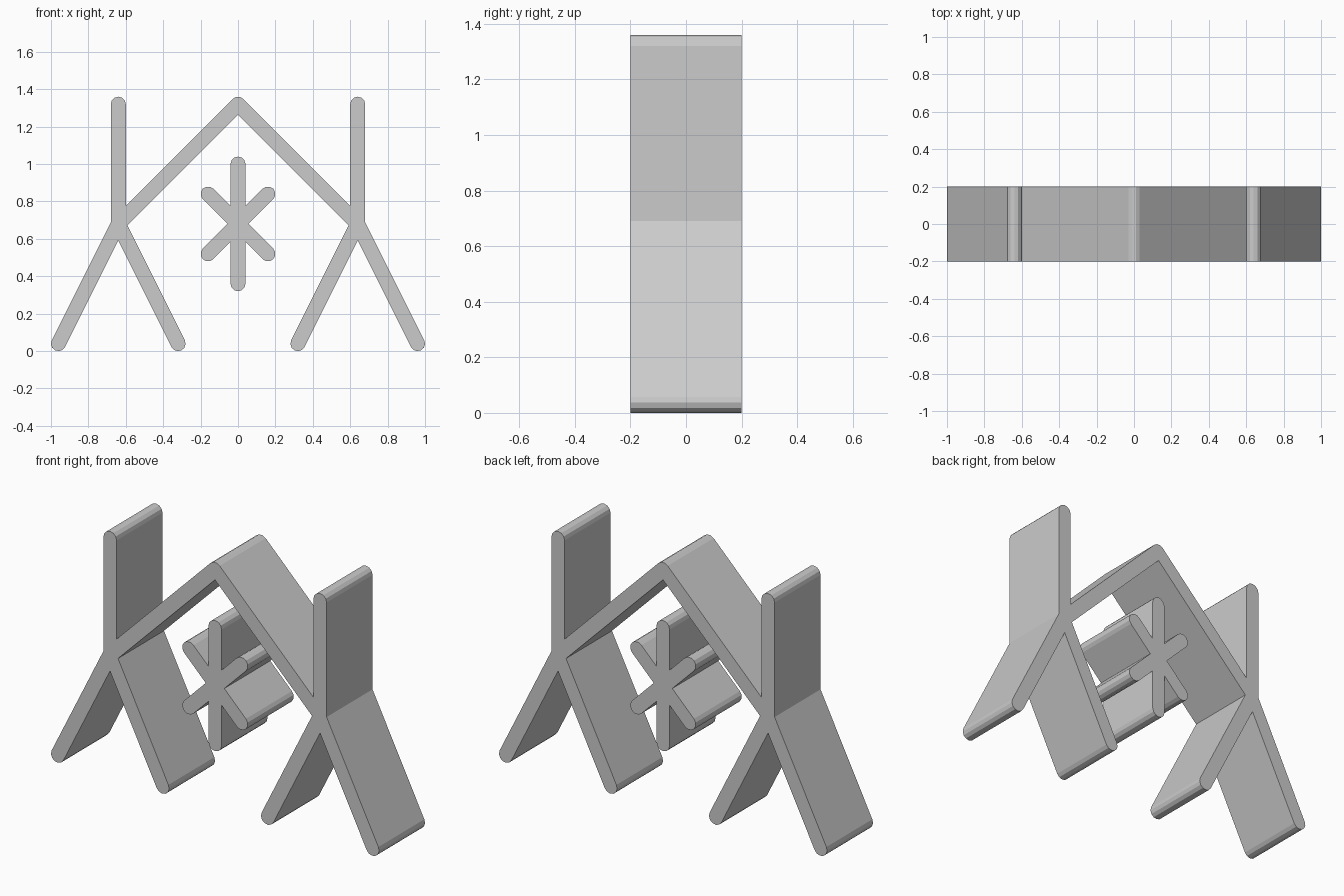
import bpy
import bmesh
from math import atan2, cos, sin, pi, tau
from mathutils import Vector

cube = bpy.data.objects.get("Cube")
if cube:
    bpy.data.objects.remove(cube)

RADIUS = 0.04   # half the bar thickness
DEPTH = 0.4
CAP_STEPS = 6   # flat facets per rounded end

grey = bpy.data.materials.new("light_grey")
grey.use_nodes = True
colour = (0.6, 0.6, 0.6, 1)
grey.diffuse_color = colour
grey.node_tree.nodes["Principled BSDF"].inputs["Base Color"].default_value = colour


def outline(bars):
    """Walk around a tree of bars and return its thick, round-ended outline."""
    links = {}
    for a, b in bars:
        links.setdefault(a, []).append(b)
        links.setdefault(b, []).append(a)

    def heading(a, b):
        return atan2(b[1] - a[1], b[0] - a[0])

    points = []
    start = here = bars[0]
    while True:
        came, node = here
        back = heading(node, came)
        others = [n for n in links[node] if n != came]
        # next bar counter-clockwise from the one just followed
        going = min(others, key=lambda n: (heading(node, n) - back) % tau, default=came)
        gap = (heading(node, going) - back) % tau if others else tau
        centre = Vector(node)
        if gap < pi:
            # inner corner where two bar sides meet
            mid = back + gap / 2
            points.append(centre + Vector((cos(mid), sin(mid))) * RADIUS / sin(gap / 2))
        else:
            # rounded end or outer bend
            turn = gap - pi
            steps = max(1, round(CAP_STEPS * turn / pi))
            for i in range(steps + 1):
                t = back + pi / 2 + turn * i / steps
                points.append(centre + Vector((cos(t), sin(t))) * RADIUS)
        here = (node, going)
        if here == start:
            return points


def extrude_bars(name, bars):
    bm = bmesh.new()
    front = bm.faces.new([bm.verts.new((p.x, -DEPTH / 2, p.y)) for p in outline(bars)])
    solid = bmesh.ops.extrude_face_region(bm, geom=[front], use_keep_orig=True)
    moved = [v for v in solid["geom"] if isinstance(v, bmesh.types.BMVert)]
    bmesh.ops.translate(bm, vec=(0, DEPTH, 0), verts=moved)
    bmesh.ops.recalc_face_normals(bm, faces=bm.faces)
    mesh = bpy.data.meshes.new(name)
    bm.to_mesh(mesh)
    bm.free()
    mesh.materials.append(grey)
    obj = bpy.data.objects.new(name, mesh)
    bpy.context.collection.objects.link(obj)
    return obj


# Two forked posts joined by a peaked roof
apex = (0, 1.32)
frame = []
for side in (1, -1):
    hub = (0.64 * side, 0.68)
    frame += [(hub, apex), (hub, (0.64 * side, 1.32)),
              (hub, (0.96 * side, 0.04)), (hub, (0.32 * side, 0.04))]
extrude_bars("roof_and_forked_posts", frame)

# Six-armed star hanging free under the roof
hub = (0, 0.68)
tips = [(0, 1.0), (0, 0.36)]
tips += [(x, z) for x in (-0.16, 0.16) for z in (0.52, 0.84)]
extrude_bars("six_armed_star", [(hub, tip) for tip in tips])
